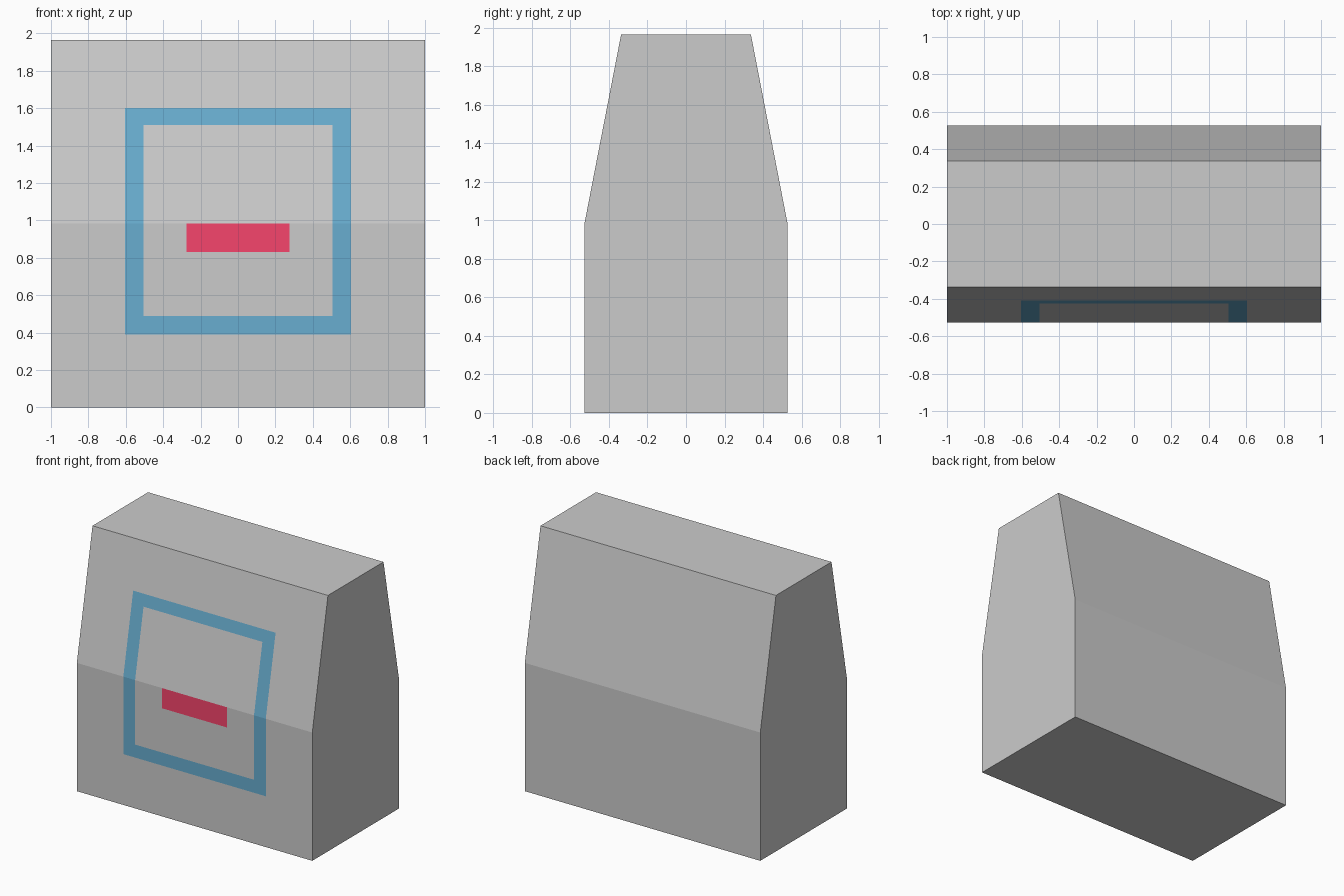
import bpy
import bmesh
from mathutils import Vector

if "Cube" in bpy.data.objects:
    bpy.data.objects.remove(bpy.data.objects["Cube"])

CREASE = 0.985
PROFILE = [(-0.527, 0), (0.527, 0), (0.527, CREASE),
           (0.337, 1.965), (-0.337, 1.965), (-0.527, CREASE)]
OUTER = (0.605, 0.39, 1.60)    # half width, bottom, top of the blue frame
INNER = (0.505, 0.49, 1.51)    # opening of the blue frame
LABEL = (0.275, 0.83, CREASE)  # red panel


def inside(point, rect):
    half, low, high = rect
    return abs(point.x) < half and low < point.z < high


def colour(name, rgb):
    mat = bpy.data.materials.new(name)
    mat.diffuse_color = (*rgb, 1)
    mat.use_nodes = True
    mat.node_tree.nodes["Principled BSDF"].inputs["Base Color"].default_value = mat.diffuse_color
    return mat


# Body: side profile extruded across the width
bm = bmesh.new()
side = bm.faces.new([bm.verts.new((-1, y, z)) for y, z in PROFILE])
ext = bmesh.ops.extrude_face_region(bm, geom=[side], use_keep_orig=True)
bmesh.ops.translate(bm, vec=(2, 0, 0),
                    verts=[v for v in ext["geom"] if isinstance(v, bmesh.types.BMVert)])
bmesh.ops.recalc_face_normals(bm, faces=bm.faces)
bm.normal_update()


def front_faces():
    return [f for f in bm.faces if f.normal.y < -0.5]


def cut_front(co, no):
    faces = front_faces()
    edges = {e for f in faces for e in f.edges}
    verts = {v for f in faces for v in f.verts}
    bmesh.ops.bisect_plane(bm, geom=[*verts, *edges, *faces], dist=1e-5,
                           plane_co=Vector(co), plane_no=Vector(no))
    bm.normal_update()


# Cut the front along the borders of the flush coloured areas
for half, low, high in (OUTER, INNER, LABEL):
    for x in (-half, half):
        cut_front((x, 0, 0), (1, 0, 0))
    for z in (low, high):
        if z != CREASE:
            cut_front((0, 0, z), (0, 0, 1))

# Colour the frame and the panel
for f in front_faces():
    c = f.calc_center_median()
    if inside(c, LABEL):
        f.material_index = 2
    elif inside(c, OUTER) and not inside(c, INNER):
        f.material_index = 1

mesh = bpy.data.meshes.new("tapered_body")
bm.to_mesh(mesh)
bm.free()
mesh.materials.append(None)
mesh.materials.append(colour("frame_blue", (0.14, 0.42, 0.63)))
mesh.materials.append(colour("panel_red", (0.92, 0.06, 0.15)))
body = bpy.data.objects.new("tapered_body", mesh)
bpy.context.collection.objects.link(body)
